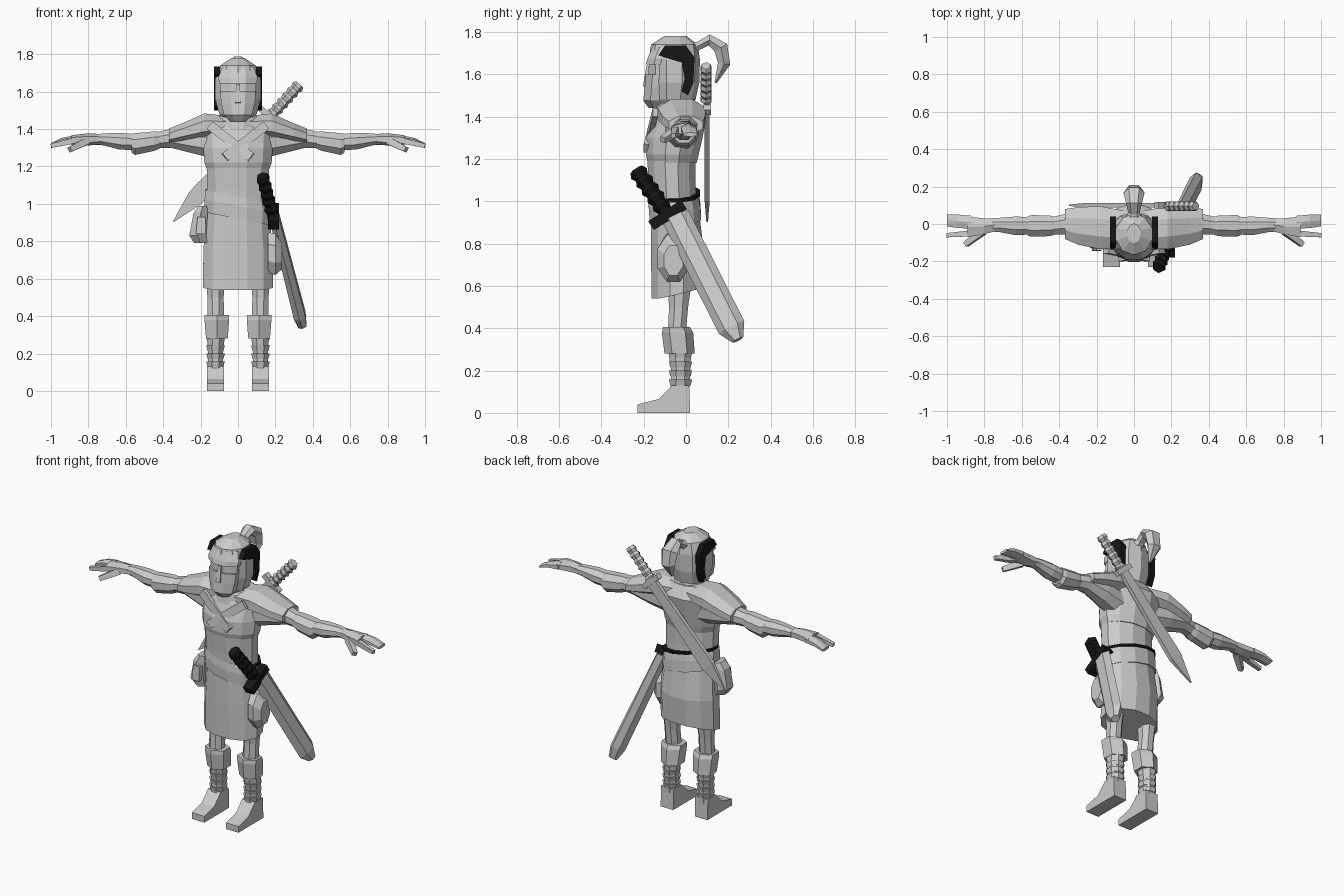
import bpy, bmesh, math
from mathutils import Matrix, Vector

if "Cube" in bpy.data.objects:
    bpy.data.objects.remove(bpy.data.objects["Cube"])


def material(name, value):
    mat = bpy.data.materials.new(name)
    mat.use_nodes = True
    colour = (value, value, value, 1)
    mat.diffuse_color = colour
    mat.node_tree.nodes["Principled BSDF"].inputs["Base Color"].default_value = colour
    return mat


GREY = material("light grey", .6)
BLACK = material("black", .008)


def skin_rings(name, rings, mat, mirror=False, matrix=None):
    """Join rings of points into a closed flat-shaded solid."""
    bm = bmesh.new()
    loops = [[bm.verts.new(p) for p in ring] for ring in rings]
    n = len(loops[0])
    for low, high in zip(loops, loops[1:]):
        for i in range(n):
            j = (i + 1) % n
            bm.faces.new((low[i], low[j], high[j], high[i]))
    bm.faces.new(loops[0][::-1])
    bm.faces.new(loops[-1])
    if matrix:
        bm.transform(matrix)
    bmesh.ops.recalc_face_normals(bm, faces=bm.faces)
    mesh = bpy.data.meshes.new(name)
    bm.to_mesh(mesh)
    bm.free()
    mesh.materials.append(mat)
    obj = bpy.data.objects.new(name, mesh)
    bpy.context.collection.objects.link(obj)
    if mirror:
        obj.modifiers.new("Mirror", "MIRROR")
    return obj


def loft(name, sections, sides=8, axis="Z", mat=GREY, mirror=False, matrix=None):
    """Sections are (position, centre a, centre b, half size a, half size b)."""
    step = math.tau / sides
    grow = 1 / math.cos(step / 2)
    rings = []
    for pos, ca, cb, ha, hb in sections:
        ring = []
        for i in range(sides):
            angle = (i + .5) * step
            a = ca + ha * grow * math.cos(angle)
            b = cb + hb * grow * math.sin(angle)
            ring.append((pos, a, b) if axis == "X" else (a, b, pos))
        rings.append(ring)
    return skin_rings(name, rings, mat, mirror, matrix)


def body(name, sections, sides=12, mat=GREY, matrix=None):
    """Loft centred on x = 0: (height, centre y, half width, half depth)."""
    return loft(name, [(z, 0, cy, hx, hy) for z, cy, hx, hy in sections],
                sides, mat=mat, matrix=matrix)


def prism(name, outline, x0, x1, mat=GREY, mirror=True):
    """Side outline of (y, z) points pulled from x0 to x1."""
    return skin_rings(name, [[(x, y, z) for y, z in outline] for x in (x0, x1)], mat, mirror)


def frame(start, end, thin):
    """Matrix with z along start to end and x along the thin direction."""
    start, end = Vector(start), Vector(end)
    z = (end - start).normalized()
    y = z.cross(Vector(thin)).normalized()
    mat = Matrix((y.cross(z), y, z)).transposed().to_4x4()
    mat.translation = start
    return mat, (end - start).length


def bar(name, start, end, thick, wide, thin=(0, 1, 0), tip=1, mirror=False, mat=GREY):
    matrix, length = frame(start, end, thin)
    return loft(name, [(0, 0, 0, thick, wide), (length, 0, 0, thick * tip, wide * tip)],
                4, mat=mat, mirror=mirror, matrix=matrix)


def grip(name, start, end, radius, thin, mat):
    """Handle with wrapped ridges and a pommel."""
    matrix, length = frame(start, end, thin)
    ridges = 11
    loft(name, [(length * i / ridges, 0, 0, radius * (1 if i % 2 else .75),
                 radius * (1.15 if i % 2 else .85)) for i in range(ridges + 1)],
         6, mat=mat, matrix=matrix)


# Tunic: skirt with a hem that rises to the back, waist and chest
skirt = body("skirt", [(.54, -.045, .187, .118), (.76, -.04, .185, .125),
                       (.92, -.05, .17, .115), (1.0, -.055, .163, .108)])
for vert in skirt.data.vertices:
    if vert.co.z < .6:
        vert.co.z += max(0, vert.co.y + .12) * .25
body("waist", [(.96, -.06, .16, .11), (1.08, -.065, .165, .11), (1.22, -.07, .167, .115)])
body("chest", [(1.18, -.065, .165, .115), (1.22, -.065, .18, .125), (1.3, -.055, .185, .133),
               (1.4, -.025, .19, .123), (1.47, -.03, .12, .085)])
body("collar", [(1.39, -.04, .13, .115), (1.45, -.045, .11, .1), (1.49, -.04, .08, .075)])

# Slanted belt with a dark seam at the back
slant = Matrix.Identity(4)
slant[2][0] = -.2
body("belt", [(.92, -.05, .179, .122), (.99, -.055, .179, .122), (1.04, -.058, .172, .115)],
     matrix=slant)
body("belt_seam", [(1.03, -.045, .174, .112), (1.045, -.045, .174, .112)], mat=BLACK, matrix=slant)

# Crossed chest wraps
for side in (-1, 1):
    bar("chest_wrap", (side * .15, -.145, 1.42), (side * -.07, -.188, 1.25), .012, .025)

# Shoulder pads and arms
loft("shoulder_pad", [(.05, -.03, 1.42, .1, .05), (.18, -.02, 1.415, .115, .068),
                      (.3, -.01, 1.38, .1, .05), (.37, 0, 1.36, .08, .042)],
     8, "X", mirror=True)
loft("upper_arm", [(.12, -.03, 1.32, .08, .08), (.24, -.01, 1.335, .07, .065),
                   (.36, 0, 1.35, .055, .05), (.45, -.01, 1.34, .045, .04)],
     8, "X", mirror=True)
loft("bracer", [(.42, -.01, 1.34, .045, .045), (.45, -.01, 1.335, .055, .052),
                (.55, -.01, 1.32, .058, .058), (.57, -.01, 1.325, .05, .05)],
     8, "X", mirror=True)
loft("forearm", [(.54, -.01, 1.33, .045, .042), (.63, -.01, 1.335, .05, .045),
                 (.72, -.005, 1.345, .038, .032), (.76, -.005, 1.345, .036, .026)],
     8, "X", mirror=True)

# Hands
loft("palm", [(.74, -.005, 1.345, .033, .025), (.8, -.012, 1.345, .042, .028),
              (.89, -.015, 1.342, .055, .022)], 6, "X", mirror=True)
loft("fingers", [(.87, .01, 1.342, .034, .022), (.94, .014, 1.335, .036, .016),
                 (1, .02, 1.315, .032, .009)], 6, "X", mirror=True)
bar("index_finger", (.87, -.05, 1.34), (1, -.06, 1.31), .016, .016, tip=.7, mirror=True)
bar("thumb", (.81, -.04, 1.335), (.9, -.11, 1.29), .02, .02, tip=.7, mirror=True)

# Legs, knee guards, shin wraps and boots
loft("thigh", [(.36, .118, -.045, .045, .042), (.5, .12, -.035, .043, .045),
               (.64, .12, -.03, .055, .06)], 8, mirror=True)
loft("knee_guard", [(.28, .113, -.03, .058, .062), (.38, .113, -.04, .066, .064),
                    (.405, .113, -.045, .066, .055)], 6, mirror=True)
loft("shin", [(.06, .12, -.03, .04, .045), (.2, .12, -.025, .04, .045),
              (.3, .118, -.03, .048, .055)], 8, mirror=True)
for i in range(4):
    z = .13 + i * .042
    loft("shin_wrap", [(z, .12, -.026, .042, .048), (z + .028, .12, -.026, .05, .055)],
         8, mirror=True)
prism("boot", [(-.23, 0), (.02, 0), (.015, .13), (-.065, .13), (-.13, .065), (-.23, .04)],
      .076, .165)

# Head, face mask and brow
body("head", [(1.43, -.07, .05, .07), (1.48, -.06, .1, .1), (1.56, -.055, .122, .112),
              (1.67, -.055, .122, .115), (1.74, -.055, .095, .105), (1.78, -.05, .035, .05)], 10)
body("face_mask", [(1.44, -.14, .04, .035), (1.475, -.145, .075, .057),
                   (1.54, -.14, .09, .055), (1.6, -.135, .095, .055)], 8)
body("eye_band", [(1.59, -.12, .095, .058), (1.66, -.12, .095, .055)], 8)
body("brow", [(1.645, -.125, .1, .065), (1.675, -.12, .105, .062), (1.73, -.1, .085, .058)], 8)
bar("nose", (0, -.19, 1.54), (0, -.178, 1.64), .014, .016, tip=.6)

# Dark strip framing each side of the head
prism("side_band", [(-.13, 1.69), (-.1, 1.735), (.0, 1.735), (.04, 1.68), (.035, 1.56),
                    (.01, 1.5), (-.02, 1.52), (-.005, 1.58), (-.02, 1.655), (-.07, 1.67)],
      .095, .127, BLACK)

# Ponytail swept up and back down
path = [(.01, 1.71, .045), (.06, 1.735, .022), (.11, 1.762, .03),
        (.165, 1.725, .04), (.18, 1.65, .034), (.14, 1.56, .006)]
rings = []
for i, (y, z, r) in enumerate(path):
    before, after = path[max(i - 1, 0)], path[min(i + 1, len(path) - 1)]
    normal = Vector((0, before[1] - after[1], after[0] - before[0])).normalized()
    rings.append([Vector((r * 1.4 * math.cos(t), y, z)) + normal * r * math.sin(t)
                  for t in (math.tau * k / 6 for k in range(6))])
skin_rings("ponytail", rings, GREY)

# Sheathed sword on the left hip
SIDE = (1, 0, 0)
grip("hip_sword_grip", (.13, -.235, 1.15), (.185, -.09, .94), .034, SIDE, BLACK)
bar("hip_sword_guard", (.19, -.165, .885), (.19, -.01, .985), .03, .025, SIDE, mat=BLACK)
matrix, length = frame((.195, -.05, .93), (.345, .245, .345), SIDE)
loft("scabbard", [(0, 0, 0, .026, .058), (length * .9, 0, 0, .032, .058),
                  (length, 0, 0, .022, .025)], 6, matrix=matrix)

# Slung sword across the back
BACK = (0, 1, 0)
grip("back_sword_grip", (.33, .095, 1.64), (.185, .095, 1.48), .026, BACK, GREY)
bar("back_sword_guard", (.12, .1, 1.51), (.22, .1, 1.42), .018, .016, BACK)
matrix, length = frame((.19, .1, 1.485), (-.345, .1, .905), BACK)
loft("back_sword_blade", [(0, 0, 0, .012, .03), (length * .78, 0, 0, .012, .046),
                          (length, 0, 0, .004, .003)], 4, matrix=matrix)

# Hip pouches
loft("right_pouch", [(.79, -.2, -.07, .035, .04), (.83, -.215, -.075, .045, .055),
                     (.95, -.2, -.075, .038, .052), (.99, -.185, -.07, .025, .045)], 6)
loft("right_pouch_pocket", [(.84, -.2, -.125, .025, .02), (.93, -.195, -.125, .022, .016)], 4)
loft("left_pouch", [(.16, -.06, .74, .07, .11), (.2, -.06, .73, .075, .11),
                    (.235, -.06, .72, .045, .07)], 8, "X")
